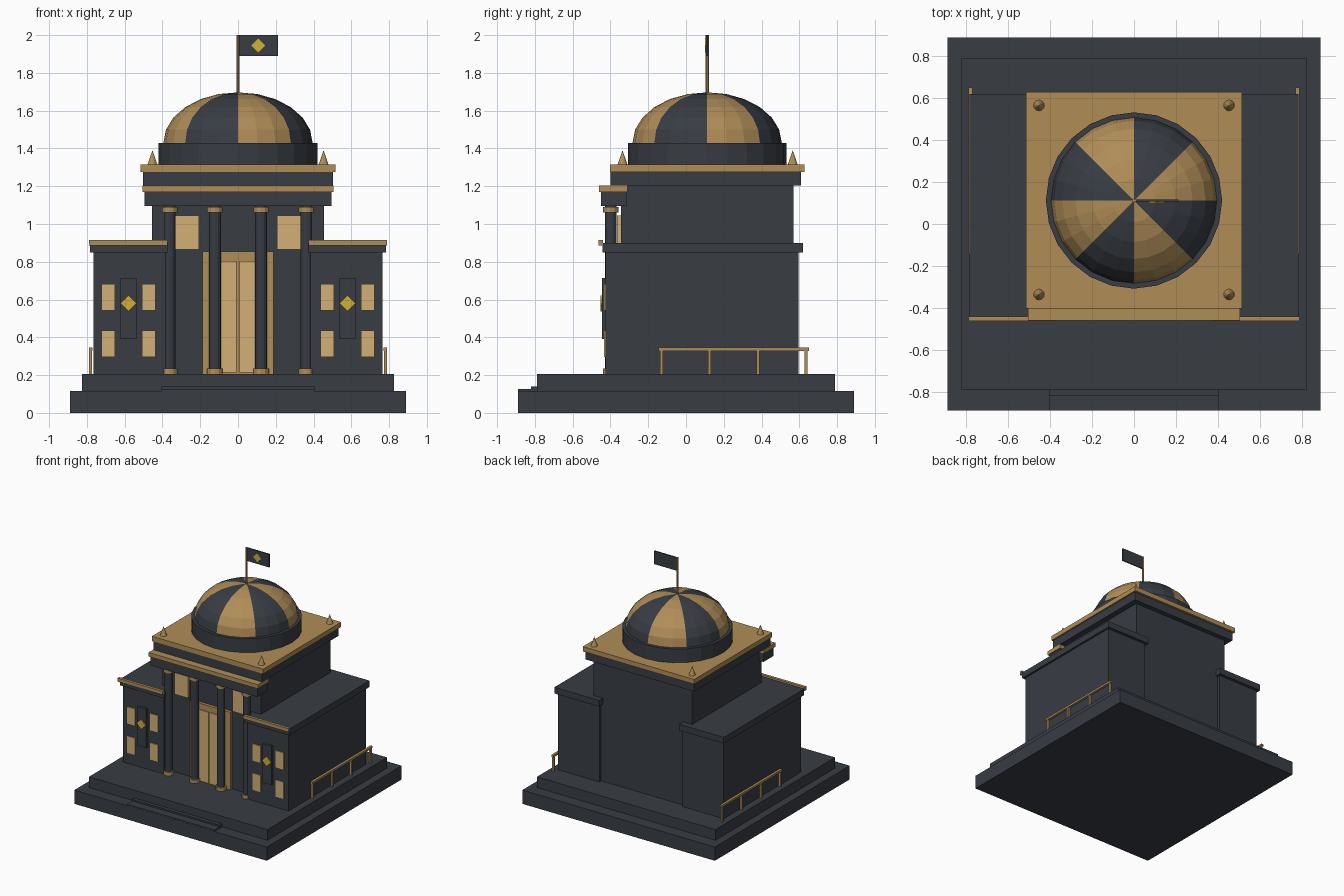
import bpy, bmesh, math
from mathutils import Matrix

if "Cube" in bpy.data.objects:
    bpy.data.objects.remove(bpy.data.objects["Cube"])


def material(name, hexcode):
    def linear(c):
        return c / 12.92 if c <= 0.04045 else ((c + 0.055) / 1.055) ** 2.4
    rgb = [linear(int(hexcode[i:i + 2], 16) / 255) for i in (0, 2, 4)]
    mat = bpy.data.materials.new(name)
    mat.use_nodes = True
    mat.diffuse_color = (*rgb, 1)
    mat.node_tree.nodes["Principled BSDF"].inputs["Base Color"].default_value = (*rgb, 1)
    return mat


SLATE = material("dark slate", "383d44")
BRONZE = material("bronze", "b08d57")
CREAM = material("cream", "d2b076")
YELLOW = material("golden yellow", "d4af37")


def finish(name, bm, *mats):
    mesh = bpy.data.meshes.new(name)
    bm.to_mesh(mesh)
    bm.free()
    for mat in mats:
        mesh.materials.append(mat)
    obj = bpy.data.objects.new(name, mesh)
    bpy.context.collection.objects.link(obj)
    return obj


def box(name, mat, x, y, z):
    """Box from (min, max) ranges on each axis."""
    bm = bmesh.new()
    size = [abs(r[1] - r[0]) for r in (x, y, z)]
    mid = [(r[0] + r[1]) / 2 for r in (x, y, z)]
    bmesh.ops.create_cube(bm, size=1, matrix=Matrix.Translation(mid) @ Matrix.Diagonal((*size, 1)))
    return finish(name, bm, mat)


def wide(name, mat, half, y, z):
    return box(name, mat, (-half, half), y, z)


def cone(name, mat, at, z, r1, r2, sides):
    bm = bmesh.new()
    bmesh.ops.create_cone(bm, cap_ends=True, segments=sides, radius1=r1, radius2=r2,
                          depth=z[1] - z[0],
                          matrix=Matrix.Translation((*at, (z[0] + z[1]) / 2)))
    return finish(name, bm, mat)


def diamond(name, x, y, z, r):
    """Thin diamond plate facing the front."""
    bm = bmesh.new()
    bmesh.ops.create_cube(bm, size=1, matrix=Matrix.Translation((x, y, z))
                          @ Matrix.Rotation(math.pi / 4, 4, "Y")
                          @ Matrix.Diagonal((r * 2 ** 0.5, 0.009, r * 2 ** 0.5, 1)))
    return finish(name, bm, YELLOW)


# Stepped base
wide("base_lower", SLATE, 0.89, (-0.89, 0.89), (0, 0.115))
wide("base_upper", SLATE, 0.825, (-0.79, 0.79), (0.115, 0.205))
wide("front_step_lower", SLATE, 0.405, (-0.889, -0.78), (0.11, 0.127))
wide("front_step_upper", SLATE, 0.405, (-0.82, -0.78), (0.11, 0.14))

# Central hall, porch beam and roof
wide("hall", SLATE, 0.455, (-0.345, 0.57), (0.205, 1.21))
wide("porch_beam", SLATE, 0.495, (-0.45, -0.315), (1.095, 1.17))
wide("porch_beam_trim", BRONZE, 0.505, (-0.46, -0.31), (1.17, 1.204))
wide("roof_cornice", SLATE, 0.503, (-0.40, 0.61), (1.204, 1.275))
wide("roof_slab", BRONZE, 0.515, (-0.402, 0.628), (1.275, 1.315))

# Doorway
wide("door_frame", BRONZE, 0.188, (-0.37, -0.34), (0.205, 0.855))
for s in (-1, 1):
    box("door_leaf", CREAM, (s * 0.008, s * 0.14), (-0.378, -0.36), (0.215, 0.805))

# Mirrored side parts
for s in (-1, 1):
    side = "left" if s > 0 else "right"
    box(side + "_wing", SLATE, (s * 0.385, s * 0.765), (-0.425, 0.595), (0.205, 0.855))
    box(side + "_wing_cornice", SLATE, (s * 0.37, s * 0.783), (-0.442, 0.62), (0.848, 0.9))
    box(side + "_wing_trim", BRONZE, (s * 0.372, s * 0.79), (-0.463, -0.44), (0.885, 0.915))
    box(side + "_hall_window", CREAM, (s * 0.207, s * 0.33), (-0.365, -0.34), (0.865, 1.045))
    for x in (0.473, 0.687):
        for z in (0.367, 0.612):
            box(side + "_wing_window", CREAM, (s * (x - 0.036), s * (x + 0.036)),
                (-0.433, -0.42), (z - 0.07, z + 0.07))
    box(side + "_banner", SLATE, (s * 0.537, s * 0.622), (-0.445, -0.42), (0.39, 0.715))
    diamond(side + "_banner_emblem", s * 0.58, -0.449, 0.58, 0.042)

    # Columns
    for x in (0.122, 0.362):
        at = (s * x, -0.398)
        cone(side + "_column", SLATE, at, (0.205, 1.095), 0.031, 0.031, 12)
        cone(side + "_column_foot", BRONZE, at, (0.205, 0.235), 0.041, 0.041, 12)
        cone(side + "_column_capital", BRONZE, at, (1.06, 1.09), 0.041, 0.041, 12)

    # Side railing
    box(side + "_rail", BRONZE, (s * 0.77, s * 0.79), (-0.145, 0.65), (0.328, 0.345))
    for i in range(4):
        y = -0.13 + i * 0.255
        box(side + "_rail_post", BRONZE, (s * 0.772, s * 0.788), (y - 0.008, y + 0.008), (0.2, 0.335))

    # Corner finials
    for y in (-0.336, 0.565):
        cone(side + "_finial", BRONZE, (s * 0.453, y), (1.315, 1.39), 0.026, 0, 12)

# Drum and striped dome
CY = 0.112
cone("drum", SLATE, (0, CY), (1.315, 1.43), 0.42, 0.42, 24)
bm = bmesh.new()
bmesh.ops.create_uvsphere(bm, u_segments=24, v_segments=12, radius=1,
                          matrix=Matrix.Diagonal((0.395, 0.395, 0.267, 1)))
bmesh.ops.delete(bm, geom=[v for v in bm.verts if v.co.z < -0.01], context="VERTS")
for f in bm.faces:
    c = f.calc_center_median()
    f.material_index = int(math.degrees(math.atan2(c.y, c.x)) % 360 // 45) % 2
dome = finish("dome", bm, BRONZE, SLATE)
dome.location = (0, CY, 1.43)

# Flag
cone("flag_pole", BRONZE, (0, CY), (1.68, 2.0), 0.009, 0.009, 8)
box("flag", SLATE, (0.005, 0.212), (CY - 0.005, CY + 0.005), (1.89, 2.0))
diamond("flag_emblem", 0.108, CY - 0.008, 1.945, 0.037)
